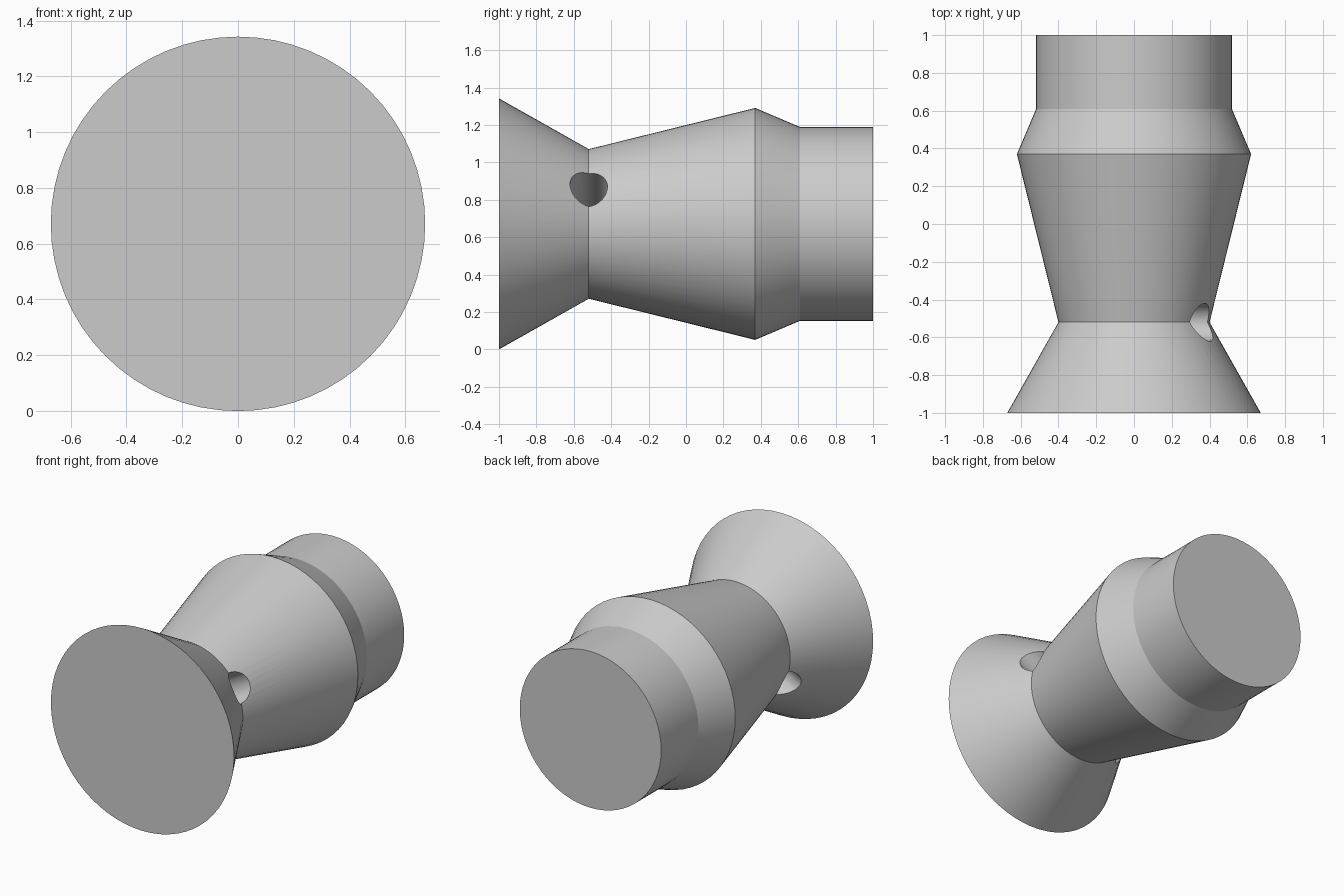
import bpy, bmesh, math
from mathutils import Matrix, Vector

if "Cube" in bpy.data.objects:
    bpy.data.objects.remove(bpy.data.objects["Cube"])

SEGS = 64
AXIS_Z = 0.671

# Turned body: stations along y as (y, radius)
profile = [(-1.0, 0.671), (-0.52, 0.40), (0.37, 0.62), (0.61, 0.518), (1.0, 0.518)]
bm = bmesh.new()
rings = []
for y, r in profile:
    angles = [2 * math.pi * i / SEGS for i in range(SEGS)]
    rings.append([bm.verts.new((r * math.cos(a), y, AXIS_Z + r * math.sin(a))) for a in angles])
for a, b in zip(rings, rings[1:]):
    for i in range(SEGS):
        j = (i + 1) % SEGS
        bm.faces.new((a[i], a[j], b[j], b[i]))
bm.faces.new(rings[0])
bm.faces.new(rings[-1])
bmesh.ops.recalc_face_normals(bm, faces=bm.faces)
mesh = bpy.data.meshes.new("turned_body")
bm.to_mesh(mesh)
bm.free()
body = bpy.data.objects.new("turned_body", mesh)
bpy.context.collection.objects.link(body)

# Slanted cross hole through the neck
direction = Vector((0.355, 0, 0.188))
bpy.ops.mesh.primitive_cylinder_add(vertices=40, radius=0.1, depth=2.0,
                                    location=(0, -0.52, AXIS_Z))
cutter = bpy.context.object
cutter.name = "neck_hole_cutter"
cutter.rotation_euler = direction.to_track_quat('Z', 'Y').to_euler()
bpy.context.view_layer.update()

bpy.ops.object.select_all(action='DESELECT')
body.select_set(True)
bpy.context.view_layer.objects.active = body
cut = body.modifiers.new("neck_hole", 'BOOLEAN')
cut.operation = 'DIFFERENCE'
cut.solver = 'EXACT'
cut.object = cutter
bpy.ops.object.modifier_apply(modifier=cut.name)
bpy.data.objects.remove(cutter)

bpy.ops.object.shade_smooth_by_angle(angle=math.radians(15))
